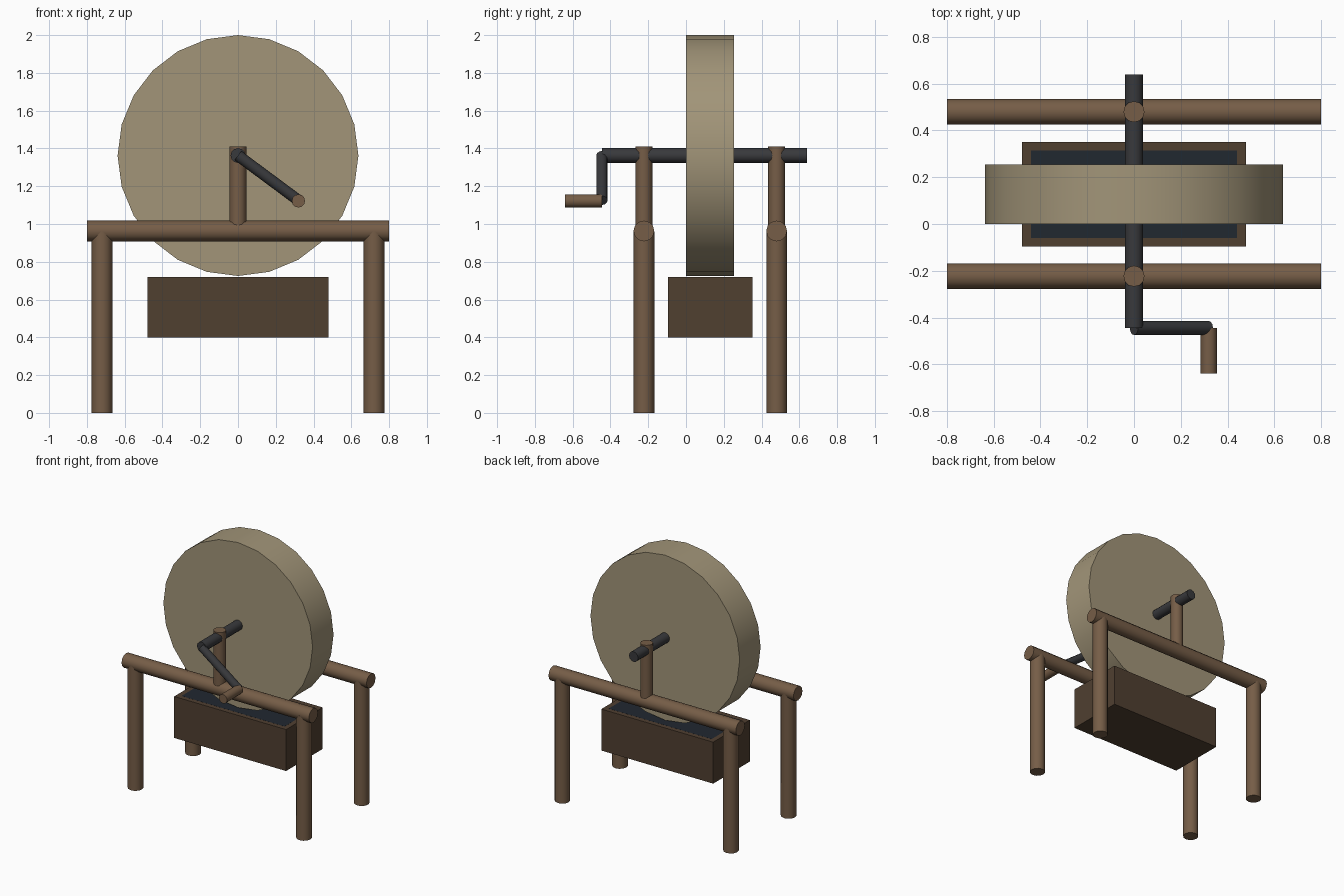
import bpy
from math import pi, radians
from mathutils import Vector, Quaternion

if "Cube" in bpy.data.objects:
    bpy.data.objects.remove(bpy.data.objects["Cube"])


def material(name, rgb):
    m = bpy.data.materials.new(name)
    m.diffuse_color = (*rgb, 1)
    m.use_nodes = True
    m.node_tree.nodes["Principled BSDF"].inputs["Base Color"].default_value = m.diffuse_color
    return m


STONE = material("stone", (0.36, 0.30, 0.19))
WOOD = material("wood", (0.18, 0.11, 0.063))
DARK_WOOD = material("dark_wood", (0.08, 0.05, 0.03))
IRON = material("iron", (0.04, 0.041, 0.045))
WATER = material("water", (0.015, 0.021, 0.03))


def rod(name, a, b, radius, mat, sides=12, spin=0.0):
    """Capped cylinder running from point a to point b."""
    a, b = Vector(a), Vector(b)
    d = b - a
    bpy.ops.mesh.primitive_cylinder_add(vertices=sides, radius=radius, depth=d.length)
    ob = bpy.context.object
    ob.name = name
    ob.location = (a + b) / 2
    q = Vector((0, 0, 1)).rotation_difference(d) @ Quaternion((0, 0, 1), spin)
    ob.rotation_euler = q.to_euler()
    ob.data.materials.append(mat)
    bpy.ops.object.shade_smooth_by_angle(angle=radians(40))
    return ob


def box(name, lo, hi, mat):
    lo, hi = Vector(lo), Vector(hi)
    bpy.ops.mesh.primitive_cube_add(size=1, location=(lo + hi) / 2)
    ob = bpy.context.object
    ob.name = name
    ob.scale = hi - lo
    bpy.ops.object.transform_apply(location=False, rotation=False, scale=True)
    ob.data.materials.append(mat)
    return ob


AXLE_Z = 1.3625

# Grinding wheel
rod("grinding_wheel", (0, 0, AXLE_Z), (0, 0.255, AXLE_Z), 0.6375, STONE, sides=24)

# Axle, crank arm and handle
rod("axle", (0, -0.445, AXLE_Z), (0, 0.64, AXLE_Z), 0.039, IRON)
rod("crank_arm", (0, -0.445, AXLE_Z), (0.32, -0.445, 1.125), 0.03, IRON)
rod("crank_handle", (0.32, -0.64, 1.122), (0.32, -0.445, 1.122), 0.035, WOOD)

# Two trestles: rail, axle post and a pair of legs each
for side, y in (("front", -0.223), ("back", 0.48)):
    rod(side + "_rail", (-0.8, y, 0.963), (0.8, y, 0.963), 0.055, WOOD)
    rod(side + "_axle_post", (0, y, 0.963), (0, y, 1.41), 0.045, WOOD)
    for hand, x in (("left", -0.72), ("right", 0.72)):
        rod(f"{side}_{hand}_leg", (x, y, 0), (x, y, 0.96), 0.055, WOOD)

# Water trough with the water level at its brim
box("trough", (-0.478, -0.096, 0.40), (0.478, 0.351, 0.72), DARK_WOOD)
box("water", (-0.44, -0.06, 0.68), (0.44, 0.315, 0.7205), WATER)
